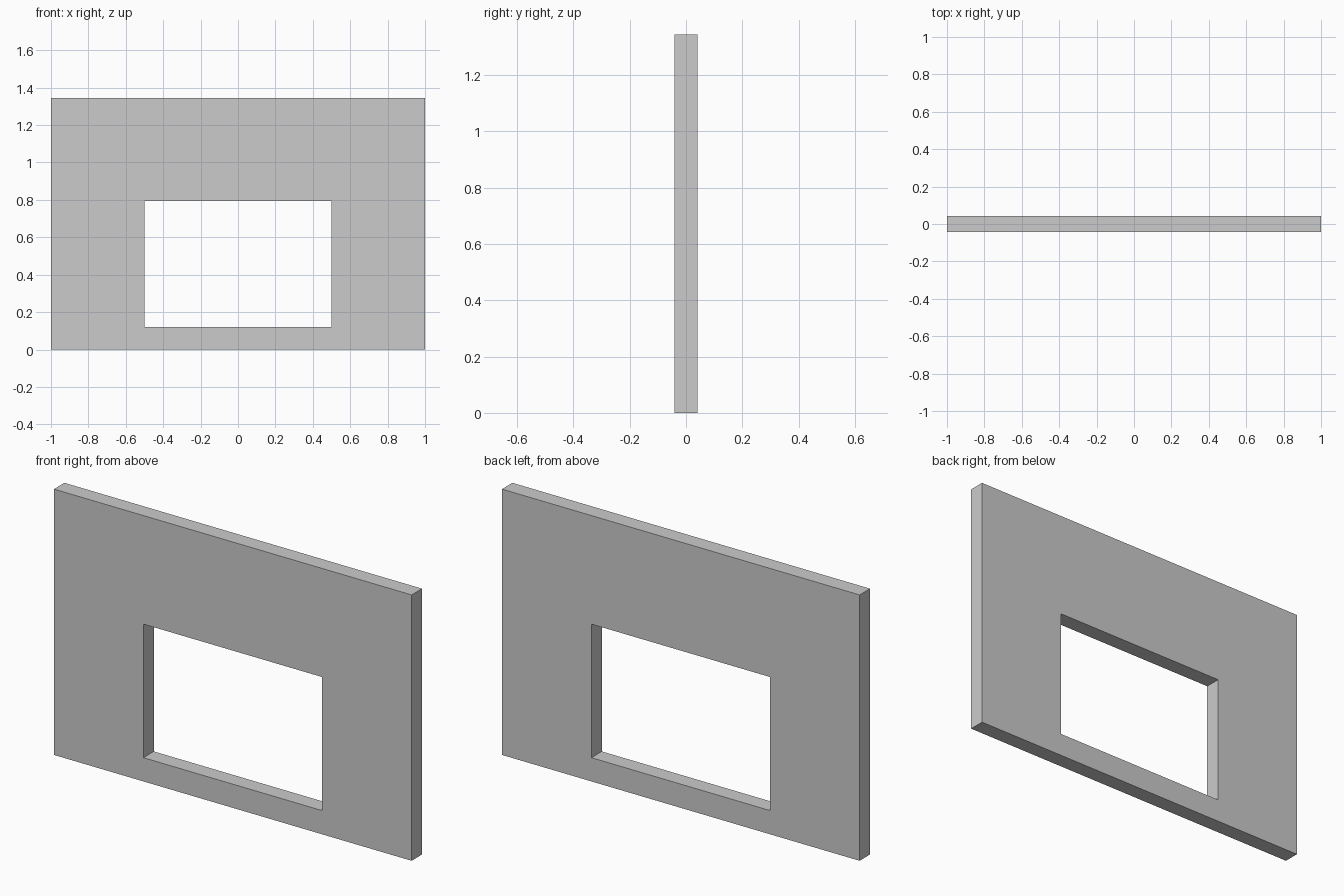
import bpy, bmesh

if "Cube" in bpy.data.objects:
    bpy.data.objects.remove(bpy.data.objects["Cube"])

WIDTH, HEIGHT, DEPTH = 2.0, 1.344, 0.083
OPEN_X, OPEN_Z0, OPEN_Z1 = 0.5, 0.12, 0.795


def rect(bm, x, z0, z1):
    """Rectangle corners on the front face of the wall."""
    y = -DEPTH / 2
    return [bm.verts.new((px, y, pz))
            for px, pz in ((-x, z0), (x, z0), (x, z1), (-x, z1))]


# Wall panel: a ring of four faces around the window opening
bm = bmesh.new()
outer = rect(bm, WIDTH / 2, 0, HEIGHT)
inner = rect(bm, OPEN_X, OPEN_Z0, OPEN_Z1)
for i in range(4):
    j = (i + 1) % 4
    bm.faces.new((outer[i], outer[j], inner[j], inner[i]))

# Extrude the ring to the wall thickness, keeping the front faces
ext = bmesh.ops.extrude_face_region(bm, geom=bm.faces[:], use_keep_orig=True)
moved = [g for g in ext["geom"] if isinstance(g, bmesh.types.BMVert)]
bmesh.ops.translate(bm, verts=moved, vec=(0, DEPTH, 0))
bmesh.ops.recalc_face_normals(bm, faces=bm.faces[:])

mesh = bpy.data.meshes.new("window_wall")
bm.to_mesh(mesh)
bm.free()
bpy.context.collection.objects.link(bpy.data.objects.new("window_wall", mesh))
